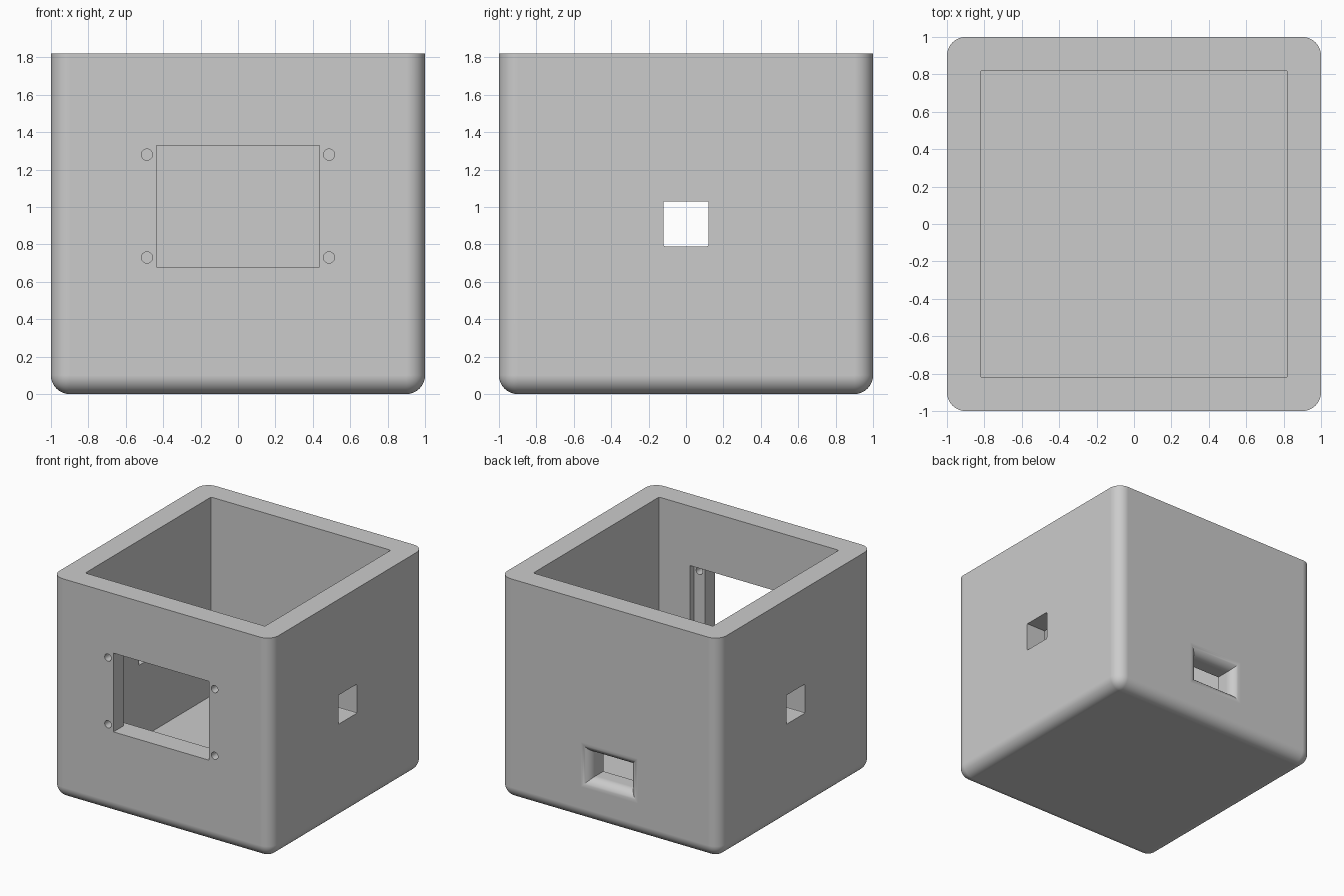
import bpy, bmesh, math
from mathutils import Matrix

old = bpy.data.objects.get("Cube")
if old:
    bpy.data.objects.remove(old, do_unlink=True)

grey = bpy.data.materials.new("light grey")
grey.use_nodes = True
colour = (0.6, 0.6, 0.6, 1)
grey.diffuse_color = colour
grey.node_tree.nodes["Principled BSDF"].inputs["Base Color"].default_value = colour


def to_object(name, bm):
    bmesh.ops.recalc_face_normals(bm, faces=bm.faces)
    mesh = bpy.data.meshes.new(name)
    bm.to_mesh(mesh)
    bm.free()
    mesh.materials.append(grey)
    obj = bpy.data.objects.new(name, mesh)
    bpy.context.collection.objects.link(obj)
    return obj


def box(name, x, y, z, radius=0, picks=None, segments=4):
    """Box from (min, max) ranges, with the edges chosen by picks rounded."""
    bm = bmesh.new()
    bmesh.ops.create_cube(bm, size=1)
    for v in bm.verts:
        v.co = [r[0] if c < 0 else r[1] for c, r in zip(v.co, (x, y, z))]
    if radius:
        edges = [e for e in bm.edges if picks(e)]
        bmesh.ops.bevel(bm, geom=edges, offset=radius, segments=segments,
                        profile=0.5, affect='EDGES')
    return to_object(name, bm)


def upright(e):
    return abs(e.verts[0].co.z - e.verts[1].co.z) > 0.1


def along_x(e):
    return abs(e.verts[0].co.x - e.verts[1].co.x) > 0.1


def upright_or_bottom(e):
    return upright(e) or max(v.co.z for v in e.verts) < 0.01


def flared_slot(name, half_w, half_h, z, radius):
    """Rectangular port through the back wall, flaring out to the outer face."""
    sections = [(0.7, 0)]
    for i in range(11):
        a = i / 10 * math.pi / 2
        sections.append((1 - radius + radius * math.sin(a), radius * (1 - math.cos(a))))
    sections.append((1.1, radius))
    bm = bmesh.new()
    rings = []
    for y, grow in sections:
        w, h = half_w + grow, half_h + grow
        rings.append([bm.verts.new((sx * w, y, z + sz * h))
                      for sx, sz in ((-1, -1), (1, -1), (1, 1), (-1, 1))])
    for a, b in zip(rings, rings[1:]):
        for i in range(4):
            j = (i + 1) % 4
            bm.faces.new((a[i], a[j], b[j], b[i]))
    bm.faces.new(rings[0])
    bm.faces.new(rings[-1])
    return to_object(name, bm)


def screw_hole(x, z):
    bm = bmesh.new()
    bmesh.ops.create_cone(bm, cap_ends=True, segments=32, radius1=0.03, radius2=0.03, depth=0.4,
                          matrix=Matrix.Translation((x, -0.95, z)) @ Matrix.Rotation(math.pi / 2, 4, 'X'))
    return to_object("screw_hole", bm)


# Outer shell, rounded on its upright and bottom edges
body = box("box_body", (-1, 1), (-1, 1), (0, 1.82), 0.1, upright_or_bottom, 10)

# Cavity, display window with its inner ledge, cable ports and screw holes
cutters = [
    box("cavity", (-0.82, 0.82), (-0.82, 0.82), (0.18, 2), 0.01, upright, 3),
    box("display_window", (-0.437, 0.437), (-1.1, -0.7), (0.68, 1.33)),
    box("display_recess", (-0.537, 0.537), (-0.87, -0.7), (0.68, 1.33)),
    box("side_ports", (-1.1, 1.1), (-0.12, 0.12), (0.79, 1.03), 0.008, along_x, 3),
    flared_slot("back_port", 0.18, 0.105, 0.46, 0.08),
]
cutters += [screw_hole(x, z) for x in (-0.487, 0.487) for z in (0.73, 1.28)]

bpy.ops.object.select_all(action='DESELECT')
bpy.context.view_layer.objects.active = body
body.select_set(True)
for cutter in cutters:
    cut = body.modifiers.new(cutter.name, 'BOOLEAN')
    cut.operation = 'DIFFERENCE'
    cut.solver = 'EXACT'
    cut.object = cutter
    bpy.ops.object.modifier_apply(modifier=cut.name)
for cutter in cutters:
    bpy.data.objects.remove(cutter, do_unlink=True)

bpy.ops.object.shade_smooth_by_angle(angle=math.radians(30))
weighted = body.modifiers.new("even_shading", 'WEIGHTED_NORMAL')
weighted.keep_sharp = True
